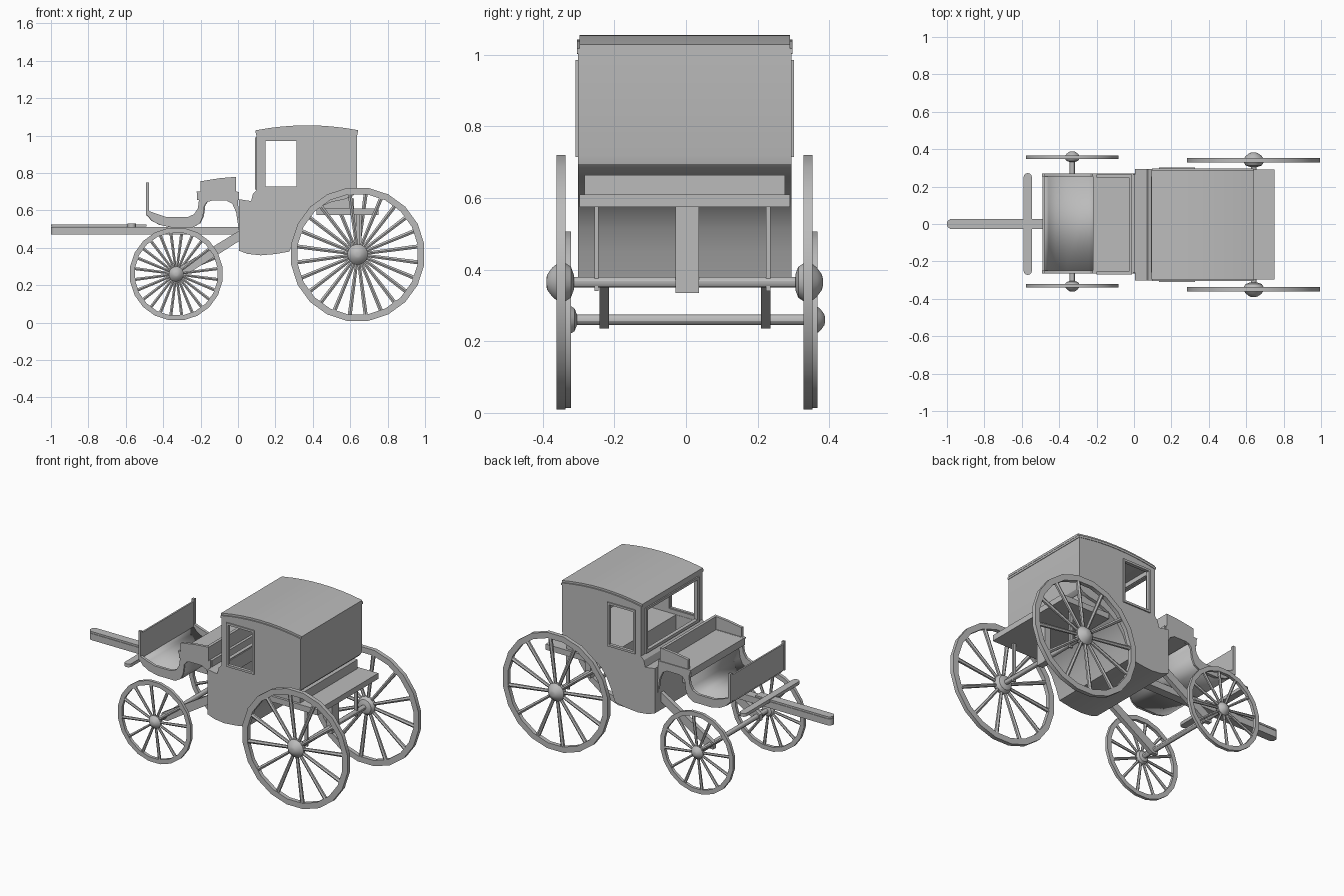
import bpy, bmesh, math
from mathutils import Matrix, Vector

if "Cube" in bpy.data.objects:
    bpy.data.objects.remove(bpy.data.objects["Cube"], do_unlink=True)

GREY = (0.5, 0.5, 0.5, 1)
grey = bpy.data.materials.new("plain grey")
grey.use_nodes = True
grey.diffuse_color = GREY
grey.node_tree.nodes["Principled BSDF"].inputs["Base Color"].default_value = GREY


def finish(name, bm):
    bmesh.ops.recalc_face_normals(bm, faces=bm.faces)
    mesh = bpy.data.meshes.new(name)
    bm.to_mesh(mesh)
    bm.free()
    mesh.materials.append(grey)
    obj = bpy.data.objects.new(name, mesh)
    bpy.context.collection.objects.link(obj)
    return obj


def prism(name, outline, a, b, axis="y"):
    """Extrude a flat outline between a and b along y or z."""
    bm = bmesh.new()
    place = (lambda p, t: (p[0], t, p[1])) if axis == "y" else (lambda p, t: (p[0], p[1], t))
    face = bm.faces.new([bm.verts.new(place(p, a)) for p in outline])
    moved = bmesh.ops.extrude_face_region(bm, geom=[face])["geom"]
    shift = Vector(place((0, 0), b - a))
    bmesh.ops.translate(bm, vec=shift, verts=[v for v in moved if isinstance(v, bmesh.types.BMVert)])
    return finish(name, bm)


def box(name, x, y, z):
    return prism(name, [(x[0], z[0]), (x[1], z[0]), (x[1], z[1]), (x[0], z[1])], *y)


def lathe(name, profile, n, loc, closed=False):
    """Revolve (radius, y) points about the y axis."""
    bm = bmesh.new()
    rings = []
    for i in range(n):
        t = math.tau * (i + 0.5) / n
        rings.append([bm.verts.new((loc[0] + r * math.cos(t), loc[1] + y, loc[2] + r * math.sin(t)))
                      for r, y in profile])
    m = len(profile)
    for i in range(n):
        p, q = rings[i], rings[(i + 1) % n]
        for j in range(m if closed else m - 1):
            k = (j + 1) % m
            bm.faces.new((p[j], p[k], q[k], q[j]))
    if not closed:
        for j in (0, m - 1):
            bm.faces.new([ring[j] for ring in rings])
    return finish(name, bm)


def wheel(name, x, y, z, radius, rim, width, hub, turn, side):
    w = width / 2
    lathe(name + "_rim", [(radius, -w), (radius, w), (radius - rim, w), (radius - rim, -w)],
          20, (x, y, z), closed=True)
    lathe(name + "_hub", [(hub * r, hub * t * side) for r, t in
                          ((.4, -.65), (.8, -.5), (1, -.2), (1, .15), (.75, .45), (.4, .7), (.2, .75))],
          16, (x, y, z))
    bm = bmesh.new()
    length = radius - rim * 0.6
    for i in range(12):
        angle = math.tau * i / 12 + turn
        spin = Matrix.Translation((x, y, z)) @ Matrix.Rotation(angle, 4, "Y")
        bmesh.ops.create_cone(bm, cap_ends=True, segments=6, radius1=width * .36, radius2=width * .5,
                              depth=length, matrix=spin @ Matrix.Translation((0, 0, length / 2)))
    finish(name + "_spokes", bm)


def cut(obj, cutters):
    for cutter in cutters:
        mod = obj.modifiers.new("cut", "BOOLEAN")
        mod.operation, mod.solver, mod.object = "DIFFERENCE", "EXACT", cutter
    bpy.context.view_layer.update()
    solid = bpy.data.meshes.new_from_object(obj.evaluated_get(bpy.context.evaluated_depsgraph_get()))
    obj.modifiers.clear()
    obj.data = solid
    for cutter in cutters:
        bpy.data.objects.remove(cutter, do_unlink=True)


def roof_z(x):
    return 1.055 - 0.35 * (x - 0.37) ** 2


# Wheels and axles
TURN = math.radians(7.5)
for side, rear_y, front_y in ((1, 0.341, 0.358), (-1, -0.349, -0.331)):
    label = "left" if side > 0 else "right"
    wheel("rear_wheel_" + label, 0.64, rear_y, 0.365, 0.36, 0.035, 0.025, 0.055, TURN * side, side)
    wheel("front_wheel_" + label, -0.33, front_y, 0.26, 0.25, 0.027, 0.019, 0.04, TURN * side, side)
lathe("rear_axle", [(0.015, -0.34), (0.015, 0.335)], 12, (0.64, 0, 0.365))
lathe("front_axle", [(0.015, -0.325), (0.015, 0.35)], 12, (-0.33, 0, 0.26))

# Cabin shell, hollowed out with a bench left inside
STEPS = [0.1 + 0.535 * i / 8 for i in range(9)]
under = [(0.635, 0.72), (0.63, 0.695), (0.61, 0.675), (0.57, 0.66), (0.5, 0.645), (0.43, 0.615),
         (0.37, 0.57), (0.33, 0.515), (0.3, 0.45), (0.275, 0.38), (0.2, 0.367), (0.12, 0.36),
         (0.05, 0.368), (0.005, 0.385)]
nose = [(0.005, 0.66), (0.07, 0.65), (0.08, 0.69), (0.1, 0.71)]
cabin = prism("cabin", nose + [(x, roof_z(x) - 0.012) for x in STEPS] + under, -0.302, 0.295)
cut(cabin, [
    box("hollow_top", (0.12, 0.615), (-0.284, 0.277), (0.7, 1.015)),
    box("hollow_legs", (0.03, 0.265), (-0.283, 0.276), (0.42, 0.64)),
    box("hollow_knees", (0.12, 0.266), (-0.282, 0.275), (0.6, 0.75)),
    box("side_openings", (0.145, 0.315), (-0.4, 0.4), (0.725, 0.975)),
    box("front_opening", (0.05, 0.2), (-0.25, 0.243), (0.725, 0.98)),
])
prism("roof", [(x, roof_z(x) - 0.014) for x in [0.094] + STEPS + [0.641]]
      + [(x, roof_z(x)) for x in [0.641] + STEPS[::-1] + [0.094]], -0.297, 0.29)
prism("roof_lip", [(x, roof_z(x) - 0.026) for x in [0.096] + STEPS + [0.639]]
      + [(x, roof_z(x) - 0.012) for x in [0.639] + STEPS[::-1] + [0.096]], -0.305, 0.298)

# Window frames
for label, ys in (("left", (0.285, 0.302)), ("right", (-0.309, -0.292))):
    for part, x, z in (("front", (0.135, 0.148), (0.715, 0.985)), ("back", (0.312, 0.325), (0.715, 0.985)),
                       ("sill", (0.135, 0.325), (0.715, 0.728)), ("head", (0.135, 0.325), (0.972, 0.985))):
        box(f"window_{part}_{label}", x, ys, z)
for part, y, z in (("left", (0.238, 0.253), (0.715, 0.99)), ("right", (-0.26, -0.245), (0.715, 0.99)),
                   ("sill", (-0.26, 0.253), (0.712, 0.73)), ("head", (-0.26, 0.253), (0.975, 0.99))):
    box("front_window_" + part, (0.092, 0.115), y, z)

# Rear shelf with its supports
box("rear_shelf", (0.42, 0.75), (-0.298, 0.291), (0.575, 0.61))
box("shelf_riser", (0.44, 0.62), (-0.283, 0.276), (0.605, 0.665))
box("centre_strap", (0.622, 0.66), (-0.03, 0.036), (0.335, 0.58))
for y in (-0.25, 0.23):
    box("shelf_stay", (0.63, 0.65), (y - 0.006, y + 0.006), (0.34, 0.58))

# Driver's side panels, floor and seat
rim_top = [(-0.002, 0.7), (-0.222, 0.7), (-0.208, 0.66), (-0.215, 0.61), (-0.235, 0.58), (-0.27, 0.564),
           (-0.38, 0.564), (-0.43, 0.58), (-0.485, 0.6)]
floor = [(-0.485, 0.573), (-0.46, 0.545), (-0.42, 0.523), (-0.36, 0.51), (-0.24, 0.51), (-0.205, 0.53),
         (-0.188, 0.565), (-0.18, 0.625), (-0.165, 0.645)]
arch = [(-0.14, 0.652), (-0.06, 0.652), (-0.03, 0.635), (-0.01, 0.59), (0.008, 0.47)]
for label, ys in (("left", (0.253, 0.27)), ("right", (-0.265, -0.248))):
    prism("driver_side_" + label, rim_top + floor + arch, *ys)
    prism("seat_arm_" + label, [(-0.2, 0.695), (-0.01, 0.695), (-0.01, 0.78), (-0.1, 0.772), (-0.2, 0.756)],
          ys[0] - 0.005, ys[1] - 0.005)
    box("dash_post_" + label, (-0.492, -0.476), ys, (0.572, 0.75))
bm = bmesh.new()
pairs = [[bm.verts.new((x, y, z + 0.006)) for y in (-0.255, 0.26)] for x, z in floor]
for (a, b), (c, d) in zip(pairs, pairs[1:]):
    bm.faces.new((a, b, d, c))
sheet = finish("footwell", bm)
thick = sheet.modifiers.new("thickness", "SOLIDIFY")
thick.thickness, thick.offset = 0.012, 0
box("seat_board", (-0.22, 0.006), (-0.26, 0.265), (0.655, 0.699))
box("seat_back", (-0.028, -0.01), (-0.255, 0.26), (0.695, 0.78))
box("dash_board", (-0.489, -0.479), (-0.255, 0.26), (0.575, 0.735))

# Draught pole, crossbar and axle braces
box("pole", (-0.98, 0.01), (-0.026, 0.026), (0.472, 0.512))
tip = [(-0.975 + 0.026 * math.cos(t), 0.026 * math.sin(t))
       for t in [math.pi / 2 + math.pi * i / 8 for i in range(9)]]
prism("pole_tip", tip, 0.472, 0.512, "z")
prism("pole_cap", tip + [(-0.49, -0.026), (-0.49, 0.026)], 0.514, 0.525, "z")
ends = [(-0.568 + 0.022 * math.cos(t), math.copysign(0.25, math.sin(t)) + 0.022 * math.sin(t))
        for t in [math.tau * (i + 0.5) / 16 for i in range(16)]]
prism("crossbar", ends, 0.51, 0.53, "z")
for y in (-0.228, 0.223):
    prism("axle_brace", [(-0.35, 0.235), (-0.31, 0.235), (0.02, 0.445), (0.02, 0.5), (-0.35, 0.275)],
          y - 0.013, y + 0.013)

# Smooth the curved parts, keep real edges sharp
bpy.ops.object.select_all(action="DESELECT")
for obj in bpy.context.collection.objects:
    if obj.type == "MESH":
        obj.select_set(True)
        bpy.context.view_layer.objects.active = obj
bpy.ops.object.shade_smooth_by_angle(angle=math.radians(30))
